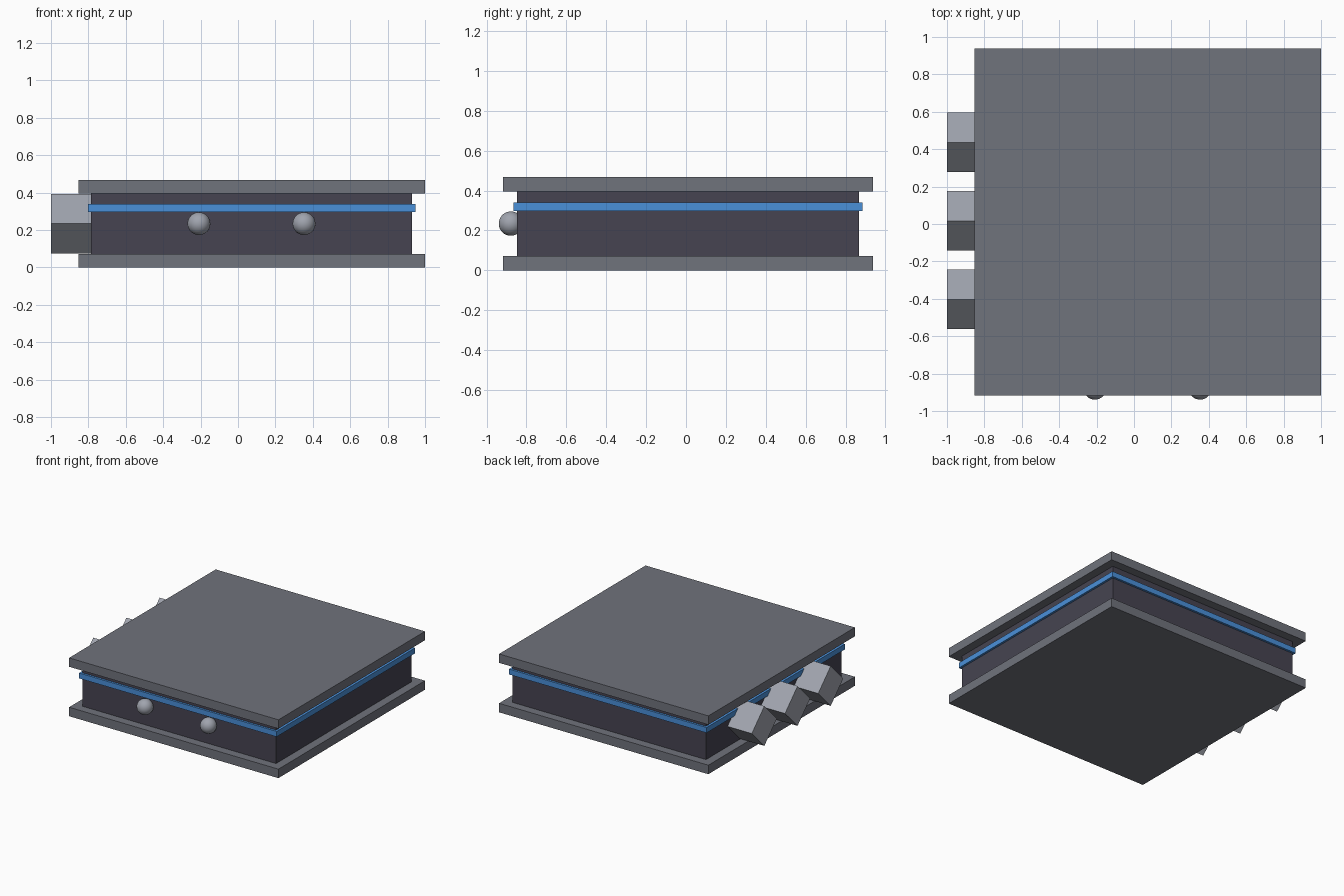
import bpy, math

if "Cube" in bpy.data.objects:
    bpy.data.objects.remove(bpy.data.objects["Cube"])


def srgb(r, g, b):
    lin = lambda c: (c / 12.92 if c <= 0.04045 else ((c + 0.055) / 1.055) ** 2.4)
    return (lin(r / 255), lin(g / 255), lin(b / 255), 1)


def material(name, rgb):
    m = bpy.data.materials.new(name)
    m.diffuse_color = srgb(*rgb)
    m.use_nodes = True
    m.node_tree.nodes["Principled BSDF"].inputs["Base Color"].default_value = m.diffuse_color
    return m


plate_grey = material("plate grey", (112, 115, 124))
body_dark = material("dark body", (70, 68, 81))
trim_blue = material("trim blue", (74, 144, 217))
metal = material("light metal", (160, 164, 174))

CX, CY = 0.073, 0.01   # centre of the square case


def finish(name, mat):
    ob = bpy.context.object
    ob.name = name
    ob.data.materials.append(mat)
    return ob


def slab(name, side, z0, z1, mat):
    bpy.ops.mesh.primitive_cube_add(size=1, location=(CX, CY, (z0 + z1) / 2))
    bpy.context.object.scale = (side, side, z1 - z0)
    bpy.ops.object.transform_apply(location=False, rotation=False, scale=True)
    return finish(name, mat)


# Stacked square case
slab("bottom_plate", 1.854, 0.0, 0.072, plate_grey)
slab("body", 1.716, 0.072, 0.396, body_dark)
slab("top_plate", 1.854, 0.396, 0.467, plate_grey)
slab("trim_band", 1.75, 0.297, 0.34, trim_blue)

# Round knobs on the front
for i, x in enumerate((-0.209, 0.353)):
    bpy.ops.mesh.primitive_uv_sphere_add(segments=32, ring_count=16, radius=0.061,
                                         location=(x, -0.878, 0.234))
    bpy.ops.object.shade_smooth_by_angle()
    finish(f"front_knob_{i + 1}", metal)

# Diamond-section connectors on the left side
for i in range(3):
    x0, x1 = -1.0, -0.77
    bpy.ops.mesh.primitive_cylinder_add(vertices=4, radius=0.159, depth=x1 - x0,
                                        location=((x0 + x1) / 2, 0.437 - 0.42 * i, 0.234),
                                        rotation=(0, math.pi / 2, 0))
    finish(f"side_connector_{i + 1}", metal)
